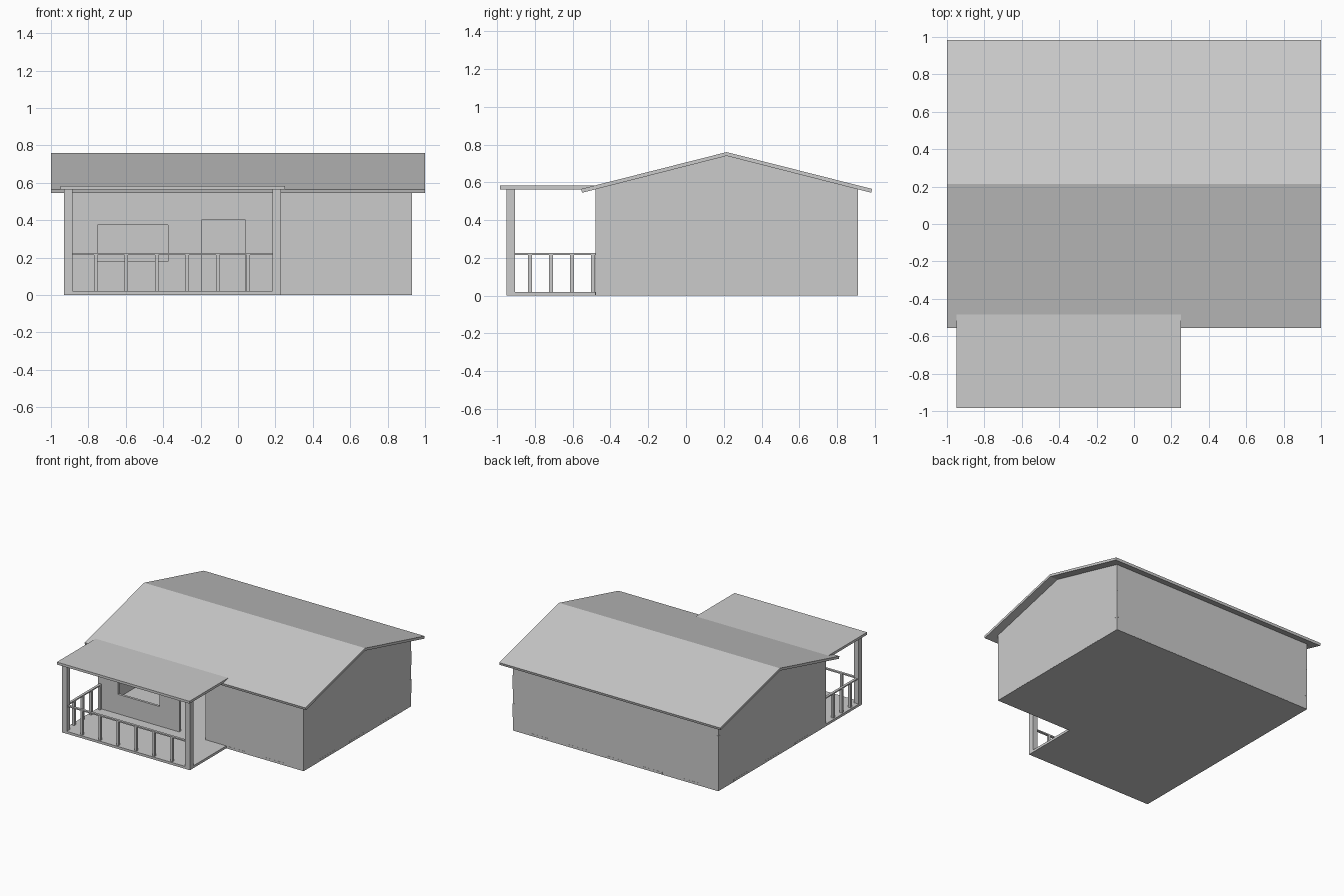
import bpy, bmesh
from mathutils import Vector

if "Cube" in bpy.data.objects:
    bpy.data.objects.remove(bpy.data.objects["Cube"], do_unlink=True)

# One plain card colour
card = bpy.data.materials.new("light_grey_card")
card.use_nodes = True
GREY = (0.6, 0.6, 0.6, 1)
card.diffuse_color = GREY
card.node_tree.nodes["Principled BSDF"].inputs["Base Color"].default_value = GREY

T = 0.02                      # sheet thickness
X, Y0, Y1 = 0.93, -0.48, 0.91  # house footprint
EAVE, RIDGE, RIDGE_Y = 0.563, 0.74, 0.215


def finish(name, bm):
    bmesh.ops.recalc_face_normals(bm, faces=bm.faces)
    mesh = bpy.data.meshes.new(name)
    bm.to_mesh(mesh)
    bm.free()
    mesh.materials.append(card)
    ob = bpy.data.objects.new(name, mesh)
    bpy.context.collection.objects.link(ob)
    return ob


def extrude(bm, faces, offset):
    out = bmesh.ops.extrude_face_region(bm, geom=faces)
    verts = [g for g in out["geom"] if isinstance(g, bmesh.types.BMVert)]
    bmesh.ops.translate(bm, verts=verts, vec=Vector(offset))


def box(name, x0, x1, y0, y1, z0, z1):
    bm = bmesh.new()
    face = bm.faces.new([bm.verts.new(p) for p in
                         ((x0, y0, z0), (x1, y0, z0), (x1, y1, z0), (x0, y1, z0))])
    extrude(bm, [face], (0, 0, z1 - z0))
    return finish(name, bm)


def profile_x(name, points, x0, x1):
    """Extrude a (y, z) outline along x."""
    bm = bmesh.new()
    face = bm.faces.new([bm.verts.new((x0, y, z)) for y, z in points])
    extrude(bm, [face], (x1 - x0, 0, 0))
    return finish(name, bm)


def pierced_wall(name, xs, zs, is_open, y):
    """Grid wall with open cells left out, then thickened."""
    bm = bmesh.new()
    grid = [[bm.verts.new((x, y, z)) for z in zs] for x in xs]
    faces = []
    for i in range(len(xs) - 1):
        for j in range(len(zs) - 1):
            if not is_open((xs[i] + xs[i + 1]) / 2, (zs[j] + zs[j + 1]) / 2):
                faces.append(bm.faces.new((grid[i][j], grid[i + 1][j],
                                           grid[i + 1][j + 1], grid[i][j + 1])))
    extrude(bm, faces, (0, T, 0))
    bmesh.ops.delete(bm, geom=[v for v in bm.verts if not v.link_faces], context="VERTS")
    bmesh.ops.dissolve_limit(bm, angle_limit=0.01, verts=bm.verts, edges=bm.edges)
    return finish(name, bm)


# House floor and walls
box("house_floor", -X + T, X - T, Y0 + T, Y1 - T, 0, T)
box("back_wall", -X, X, Y1 - T, Y1, 0, EAVE)

WINDOW = (-0.75, -0.375, 0.18, 0.375)
DOOR = (-0.195, 0.04, T, 0.40)


def opening(x, z):
    return any(a < x < b and c < z < d for a, b, c, d in (WINDOW, DOOR))


pierced_wall("front_wall", [-X, *WINDOW[:2], *DOOR[:2], X],
             [0, T, *WINDOW[2:], DOOR[3], EAVE], opening, Y0)

gable = [(Y0, 0), (Y1, 0), (Y1, EAVE), (RIDGE_Y, RIDGE), (Y0, EAVE)]
profile_x("left_gable_wall", gable, X - T, X)
profile_x("right_gable_wall", gable, -X, -X + T)

# Roof: two sloping sheets meeting at the ridge
for name, side in (("front_roof", -1), ("back_roof", 1)):
    profile_x(name, [(RIDGE_Y, RIDGE), (RIDGE_Y + side * 0.765, 0.545),
                     (RIDGE_Y + side * 0.77, 0.565), (RIDGE_Y, RIDGE + T)], -1, 1)

# Joint tabs, barely proud of the sheets
P = 0.001
step = 2 * X / 11
for i in range(1, 11, 2):
    a = -X + i * step
    box("back_floor_tab", a, a + step, Y1 - T, Y1 + P, P, T)
    if a > 0.2:
        box("front_floor_tab", a, a + step, Y0 - P, Y0 + T, P, T)
step = (Y1 - Y0) / 7
for i in (1, 3, 5):
    a = Y0 + i * step
    for s in (-1, 1):
        x0, x1 = sorted((s * (X - T), s * (X + P)))
        box("gable_floor_tab", x0, x1, a, a + step, P, T)
for z in (0.11, 0.34):
    for s in (-1, 1):
        x0, x1 = sorted((s * (X - T), s * (X + P)))
        box("corner_tab", x0, x1, Y1 - T, Y1 + P, z, z + 0.112)

# Porch floor, roof and posts
PX0, PX1, PY = -X, 0.23, -0.95
POST = 0.045
box("porch_floor", PX0, PX1, PY, Y0, 0, T)
box("porch_roof", -0.95, 0.25, -0.985, Y0, 0.563, 0.583)
for x in (PX0, PX1 - POST):
    box("porch_post", x, x + POST, PY, PY + POST, T, 0.563)

# Railings along the front and the right side of the porch
RAIL = 0.215
MID_X, MID_Y = PX0 + POST / 2, PY + POST / 2
H = 0.01
box("front_rail", PX0 + POST, PX1 - POST, MID_Y - H, MID_Y + H, RAIL, RAIL + H)
box("side_rail", MID_X - H, MID_X + H, PY + POST, Y0, RAIL, RAIL + H)
for i in range(6):
    x = -0.76 + i * 0.163
    box("front_baluster", x - H, x + H, MID_Y - H, MID_Y + H, T, RAIL)
for i in range(4):
    y = -0.825 + i * 0.111
    box("side_baluster", MID_X - H, MID_X + H, y - H, y + H, T, RAIL)
